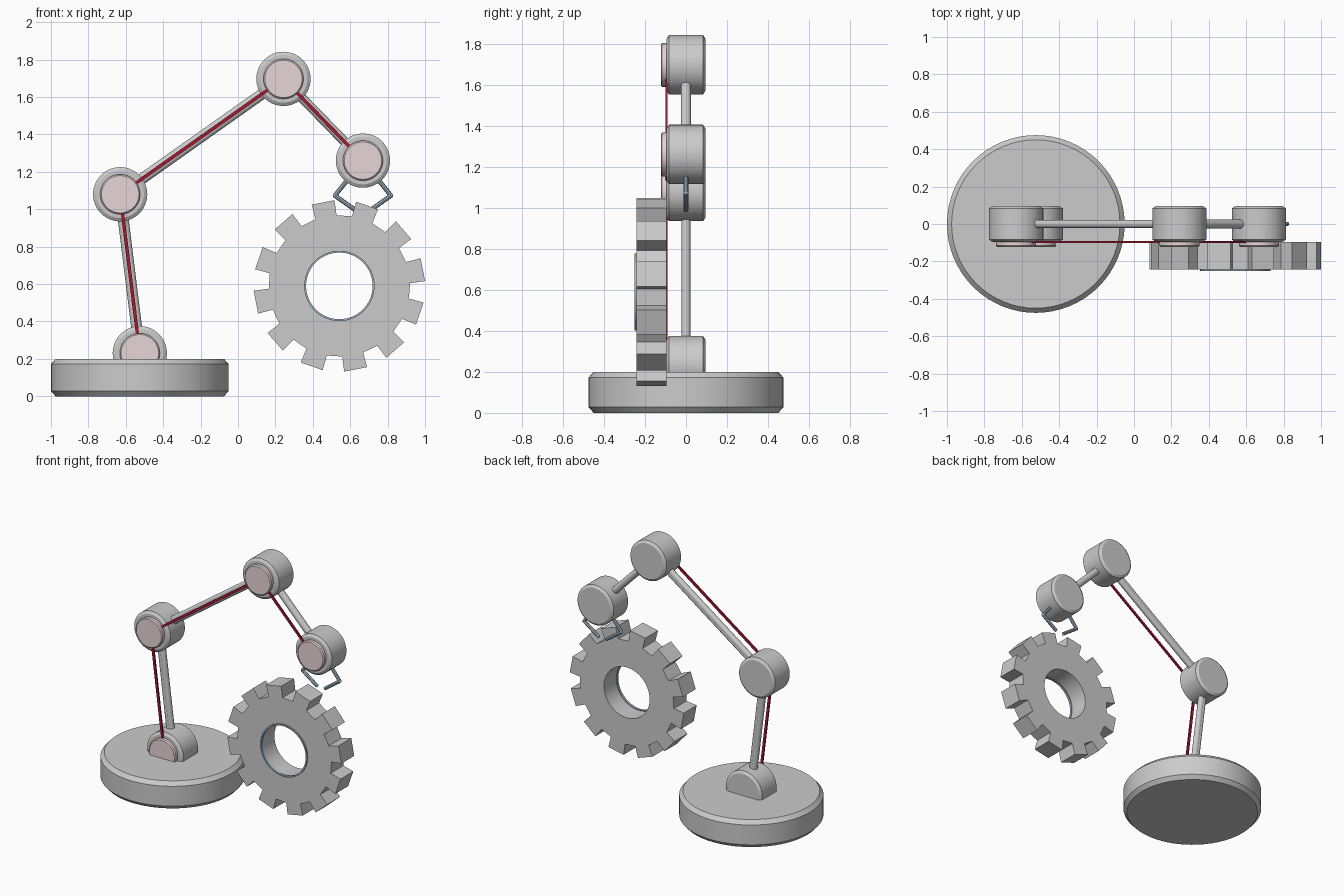
import bpy, bmesh, math
from mathutils import Vector, Matrix

if "Cube" in bpy.data.objects:
    bpy.data.objects.remove(bpy.data.objects["Cube"])


def material(name, color):
    m = bpy.data.materials.new(name)
    m.diffuse_color = (*color, 1)
    m.use_nodes = True
    m.node_tree.nodes["Principled BSDF"].inputs["Base Color"].default_value = m.diffuse_color
    return m


PINK = material("pale_pink", (0.80, 0.66, 0.68))
RED = material("dark_red", (0.36, 0.01, 0.03))
BLUE = material("steel_blue", (0.36, 0.47, 0.56))


def finish(name, bm, mat=None, smooth=True):
    bmesh.ops.recalc_face_normals(bm, faces=bm.faces)
    me = bpy.data.meshes.new(name)
    bm.to_mesh(me)
    bm.free()
    ob = bpy.data.objects.new(name, me)
    bpy.context.collection.objects.link(ob)
    if mat:
        me.materials.append(mat)
    if smooth:
        bpy.ops.object.select_all(action='DESELECT')
        ob.select_set(True)
        bpy.context.view_layer.objects.active = ob
        bpy.ops.object.shade_smooth_by_angle(angle=math.radians(25))
    return ob


def lathe(name, profile, origin, axis='Z', mat=None, closed=False, n=64):
    """Revolve (radius, height) points around the z or y axis."""
    bm = bmesh.new()
    rings = []
    for r, h in profile:
        ring = []
        for i in range(n):
            a = math.tau * i / n
            c, s = r * math.cos(a), r * math.sin(a)
            p = (c, s, h) if axis == 'Z' else (c, h, s)
            ring.append(bm.verts.new(Vector(origin) + Vector(p)))
        rings.append(ring)
    pairs = list(zip(rings, rings[1:]))
    if closed:
        pairs.append((rings[-1], rings[0]))
    else:
        bm.faces.new(rings[0])
        bm.faces.new(rings[-1])
    for lo, hi in pairs:
        for i in range(n):
            j = (i + 1) % n
            bm.faces.new((lo[i], lo[j], hi[j], hi[i]))
    return finish(name, bm, mat)


def drum(r, h0, h1, c_r, c_h):
    return [(r - c_r, h0), (r, h0 + c_h), (r, h1 - c_h), (r - c_r, h1)]


def rod(bm, a, b, r, seg=20):
    d = Vector(b) - Vector(a)
    mat = Matrix.Translation((Vector(a) + Vector(b)) / 2) @ d.to_track_quat('Z', 'Y').to_matrix().to_4x4()
    bmesh.ops.create_cone(bm, cap_ends=True, segments=seg, radius1=r, radius2=r, depth=d.length, matrix=mat)


# chamfered round base
lathe("base", drum(0.475, 0, 0.2, 0.025, 0.028), (-0.525, 0, 0))

# joints with pink caps on the front
joints = [(-0.525, 0.23), (-0.63, 1.08), (0.243, 1.697), (0.668, 1.26)]
for i, (x, z) in enumerate(joints):
    lathe(f"joint_{i}", drum(0.145, -0.095, 0.095, 0.018, 0.012), (x, 0, z), 'Y')
    lathe(f"joint_cap_{i}", drum(0.107, -0.123, -0.08, 0.007, 0.007), (x, 0, z), 'Y', PINK)

# arms and the flat red belts in front of them
for i, name in enumerate(("lower_arm", "upper_arm", "fore_arm")):
    a, b = (Vector((x, 0, z)) for x, z in joints[i:i + 2])
    d = (b - a).normalized()
    side = Vector((d.z, 0, -d.x))
    bm = bmesh.new()
    for off in ((-0.007, 0.007) if i < 2 else (0,)):
        rod(bm, a + side * off, b + side * off, 0.022 if i < 2 else 0.025)
    finish(name, bm)
    bm = bmesh.new()
    frame = Matrix((side, (0, 1, 0), d)).transposed().to_4x4()
    place = Matrix.Translation((a + b) / 2 + Vector((0, -0.096, 0))) @ frame
    bmesh.ops.create_cube(bm, size=1, matrix=place @ Matrix.Diagonal((0.018, 0.01, (b - a).length, 1)))
    finish("belt_" + name, bm, RED, smooth=False)

# gripper fingers, mirrored about the last joint
gx, gz = joints[-1]
for s, name in ((-1, "left_finger"), (1, "right_finger")):
    pts = [(gx + s * x, 0, gz + z) for x, z in ((0.08, -0.1), (0.15, -0.187), (0.03, -0.272))]
    bm = bmesh.new()
    for p, q in zip(pts, pts[1:]):
        rod(bm, p, q, 0.012, 8)
    bmesh.ops.create_icosphere(bm, subdivisions=2, radius=0.012, matrix=Matrix.Translation(pts[1]))
    finish(name, bm, BLUE)

# gear with twelve teeth and a round bore
TEETH, RING = 12, 96
cx, cz, y0, y1 = 0.542, 0.59, -0.242, -0.095
outer = []
for t in range(TEETH):
    mid = 11 + 30 * t
    for r, da in ((0.378, -8.7), (0.459, -7.8), (0.459, 7.8), (0.378, 8.7)):
        a = math.radians(mid + da)
        outer.append((cx + r * math.cos(a), cz + r * math.sin(a)))
inner = [(cx + 0.183 * math.cos(math.tau * i / RING), cz + 0.183 * math.sin(math.tau * i / RING))
         for i in range(RING)]
bm = bmesh.new()
edges = []
for loop in (outer, inner):
    vs = [bm.verts.new((x, y0, z)) for x, z in loop]
    edges += [bm.edges.new((vs[i - 1], vs[i])) for i in range(len(vs))]
bmesh.ops.triangle_fill(bm, edges=edges, use_beauty=True, normal=(0, -1, 0))
ext = bmesh.ops.extrude_face_region(bm, geom=bm.faces[:], use_keep_orig=True)
bmesh.ops.translate(bm, vec=(0, y1 - y0, 0), verts=[g for g in ext["geom"] if isinstance(g, bmesh.types.BMVert)])
finish("gear", bm, smooth=True)

# thin trim ring around the bore
lathe("bore_ring", [(0.178, -0.252), (0.188, -0.252), (0.188, -0.235), (0.178, -0.235)],
      (cx, 0, cz), 'Y', BLUE, closed=True)
